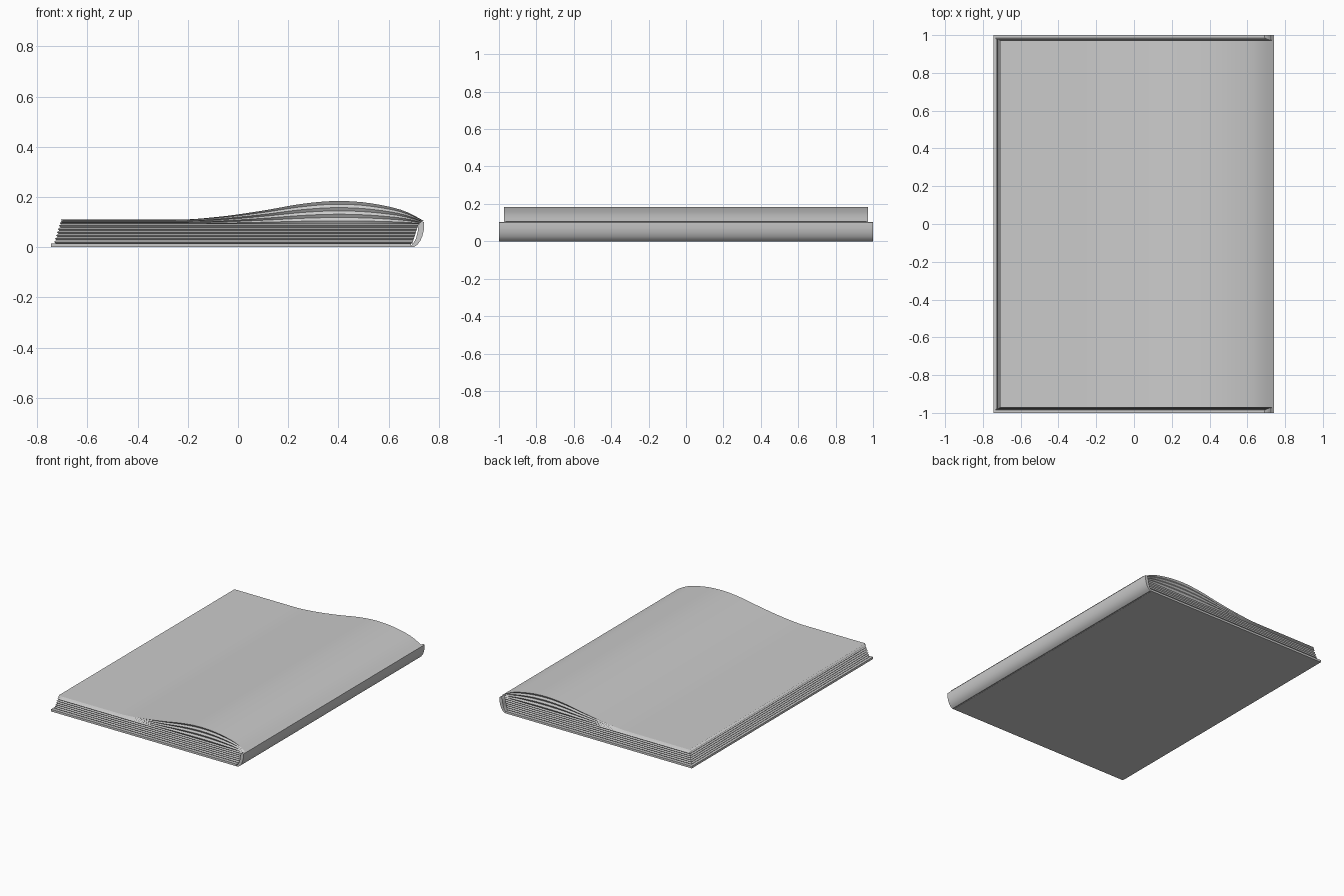
import bpy, bmesh, math

cube = bpy.data.objects.get("Cube")
if cube:
    bpy.data.objects.remove(cube, do_unlink=True)

grey = bpy.data.materials.new("plain grey")
grey.use_nodes = True
color = (0.6, 0.6, 0.6, 1)
grey.diffuse_color = color
grey.node_tree.nodes["Principled BSDF"].inputs["Base Color"].default_value = color


def finish(name, bm, angle):
    bmesh.ops.recalc_face_normals(bm, faces=bm.faces)
    mesh = bpy.data.meshes.new(name)
    bm.to_mesh(mesh)
    bm.free()
    mesh.materials.append(grey)
    obj = bpy.data.objects.new(name, mesh)
    bpy.context.collection.objects.link(obj)
    bpy.ops.object.select_all(action='DESELECT')
    obj.select_set(True)
    bpy.context.view_layer.objects.active = obj
    bpy.ops.object.shade_smooth_by_angle(angle=math.radians(angle))
    return obj


def extrude_profile(name, points, half):
    bm = bmesh.new()
    face = bm.faces.new([bm.verts.new((x, -half, z)) for x, z in points])
    out = bmesh.ops.extrude_face_region(bm, geom=[face])
    verts = [v for v in out["geom"] if isinstance(v, bmesh.types.BMVert)]
    bmesh.ops.translate(bm, verts=verts, vec=(0, 2 * half, 0))
    return finish(name, bm, 30)


# Back cover board and the rounded spine
extrude_profile("back_cover", [(-0.745, 0), (0.69, 0), (0.69, 0.015), (-0.745, 0.015)], 1)
extrude_profile("spine", [
    (0.685, 0.002), (0.70, 0), (0.715, 0.01), (0.727, 0.026), (0.735, 0.045), (0.741, 0.07),
    (0.742, 0.1), (0.73, 0.104), (0.72, 0.09), (0.716, 0.06), (0.708, 0.03), (0.695, 0.012)], 1)

# Curve of the topmost page: height above the flat stack
BULGE = [(-0.71, 0), (-0.24, 0), (-0.07, 0.012), (0.1, 0.036), (0.25, 0.062), (0.38, 0.074),
         (0.5, 0.069), (0.62, 0.05), (0.68, 0.031), (0.74, 0)]


def bulge(x):
    pts = BULGE
    if x <= pts[0][0] or x >= pts[-1][0]:
        return 0
    k = max(i for i in range(len(pts) - 1) if pts[i][0] <= x)
    (x0, z0), (x1, z1) = pts[k], pts[k + 1]

    def slope(i):
        if i < 2:
            return 0
        a, b = pts[i - 1], pts[min(i + 1, len(pts) - 1)]
        return (b[1] - a[1]) / (b[0] - a[0])

    h, t = x1 - x0, (x - x0) / (x1 - x0)
    return (z0 * (1 + 2 * t) * (1 - t) ** 2 + slope(k) * h * t * (1 - t) ** 2
            + z1 * t * t * (3 - 2 * t) + slope(k + 1) * h * t * t * (t - 1))


# Page levels: (base height, share of bulge), every second one set in
FLAT, RAISED, SEG = 12, 7, 48
levels = [(0.015 + 0.077 * i / FLAT, 0) for i in range(FLAT)]
levels += [(0.092 + 0.018 * i / RAISED, i / RAISED) for i in range(RAISED + 1)]

bm = bmesh.new()
rows = []
for n, (base, share) in enumerate(levels):
    up = (base - 0.015) / 0.095
    inset = 0.008 if n % 2 == 0 else 0
    left = -0.735 + 0.028 * up + inset
    right = 0.695 + 0.025 * min(1, up * 1.2) + 0.02 * share
    half = 0.985 - 0.013 * up - inset
    if n == len(levels) - 1:
        left, half = -0.708, 0.972
    front, back = [], []
    for i in range(SEG + 1):
        x = left + (right - left) * i / SEG
        z = base + share * bulge(x) - 0.005 * share * max(0, x - 0.5) / 0.24
        front.append(bm.verts.new((x, -half, z)))
        back.append(bm.verts.new((x, half, z)))
    rows.append((front, back))

# Ridged sides of the page block
for (f0, b0), (f1, b1) in zip(rows, rows[1:]):
    for i in range(SEG):
        bm.faces.new((f0[i], f0[i + 1], f1[i + 1], f1[i]))
        bm.faces.new((b0[i + 1], b0[i], b1[i], b1[i + 1]))
    for i in (0, SEG):
        bm.faces.new((f0[i], f1[i], b1[i], b0[i]))

# Top page and underside
for f, b in (rows[0], rows[-1]):
    for i in range(SEG):
        bm.faces.new((f[i], f[i + 1], b[i + 1], b[i]))
finish("pages", bm, 25)
